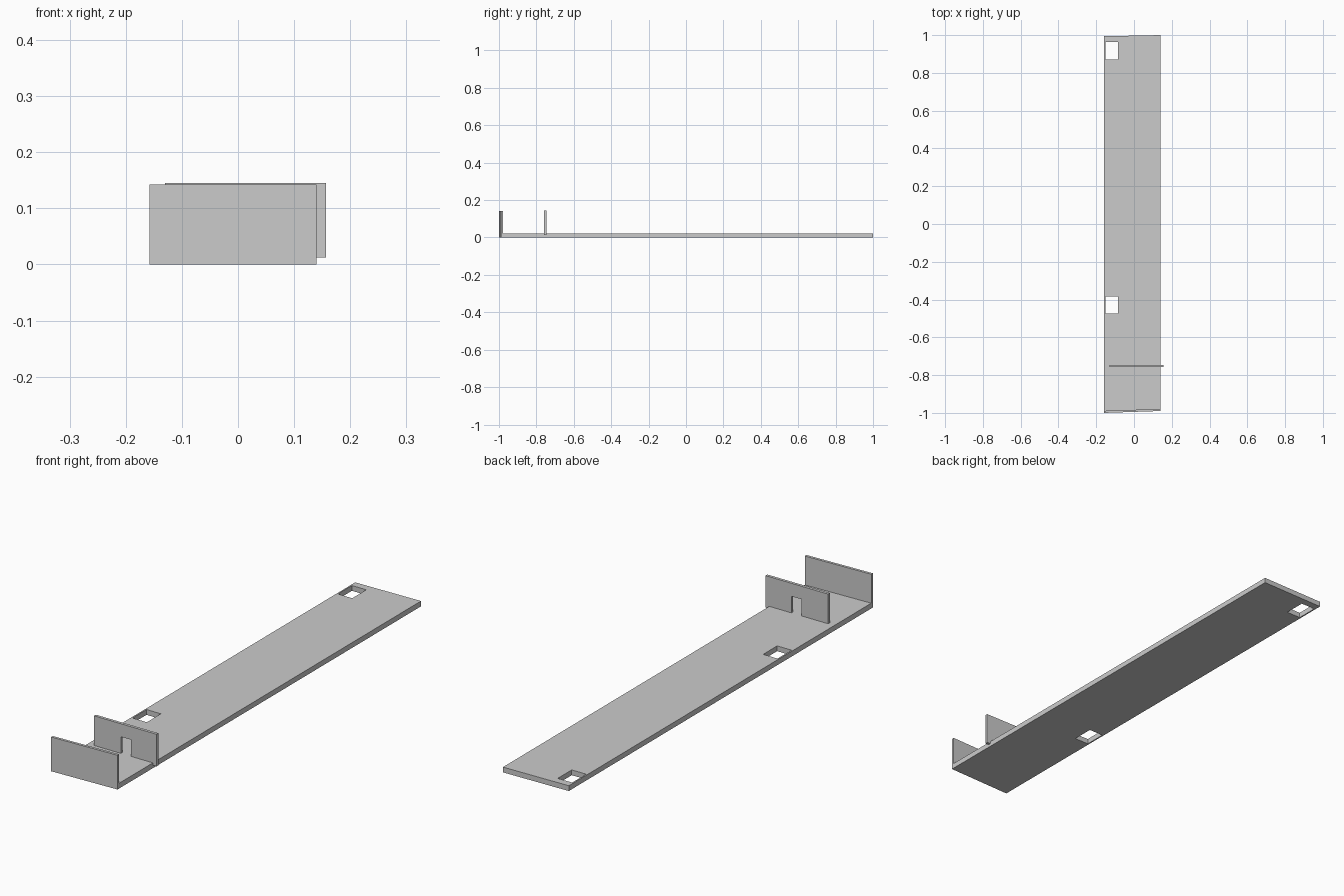
import bpy
import math

if "Cube" in bpy.data.objects:
    bpy.data.objects.remove(bpy.data.objects["Cube"])


def slab(name, loops, thickness, location=(0, 0, 0), rotation=(0, 0, 0)):
    """Flat plate from an outline plus hole outlines, centred on its plane."""
    curve = bpy.data.curves.new(name, 'CURVE')
    curve.dimensions = '2D'
    curve.fill_mode = 'BOTH'
    curve.extrude = thickness / 2
    for points in loops:
        spline = curve.splines.new('POLY')
        spline.points.add(len(points) - 1)
        for p, (x, y) in zip(spline.points, points):
            p.co = (x, y, 0, 1)
        spline.use_cyclic_u = True
    obj = bpy.data.objects.new(name, curve)
    obj.location = location
    obj.rotation_euler = rotation
    bpy.context.collection.objects.link(obj)
    bpy.ops.object.select_all(action='DESELECT')
    obj.select_set(True)
    bpy.context.view_layer.objects.active = obj
    bpy.ops.object.convert(target='MESH')
    bpy.ops.object.shade_flat()
    # weld the caps to the side walls
    bpy.ops.object.mode_set(mode='EDIT')
    bpy.ops.mesh.select_all(action='SELECT')
    bpy.ops.mesh.remove_doubles(threshold=0.0001)
    bpy.ops.mesh.normals_make_consistent(inside=False)
    bpy.ops.object.mode_set(mode='OBJECT')
    return bpy.context.object


def rect(x0, x1, y0, y1):
    return [(x0, y0), (x1, y0), (x1, y1), (x0, y1)]


LEFT, RIGHT = -0.158, 0.14
THICK = 0.022

# long base plate with two square holes along the left edge
outline = [(LEFT, -0.999), (RIGHT, -0.989), (RIGHT, 1.0), (LEFT, 0.994)]
holes = [rect(-0.152, -0.086, y, y + 0.092) for y in (-0.475, 0.872)]
slab("base_plate", [outline] + holes, THICK, (0, 0, THICK / 2))

# upright wall across the front end, very slightly skewed like the plate
wall = [(LEFT, -1.0), (RIGHT, -0.99), (RIGHT, -0.979), (LEFT, -0.989)]
slab("end_wall", [wall], 0.142, (0, 0, 0.071))

# slotted partition, offset to the right and sunk into the plate
partition = [(-0.13, 0.012), (-0.007, 0.012), (-0.007, 0.091), (0.039, 0.091),
             (0.039, 0.012), (0.157, 0.012), (0.157, 0.145), (-0.13, 0.145)]
slab("slotted_partition", [partition], 0.012, (0, -0.752, 0),
     (math.radians(90), 0, 0))
